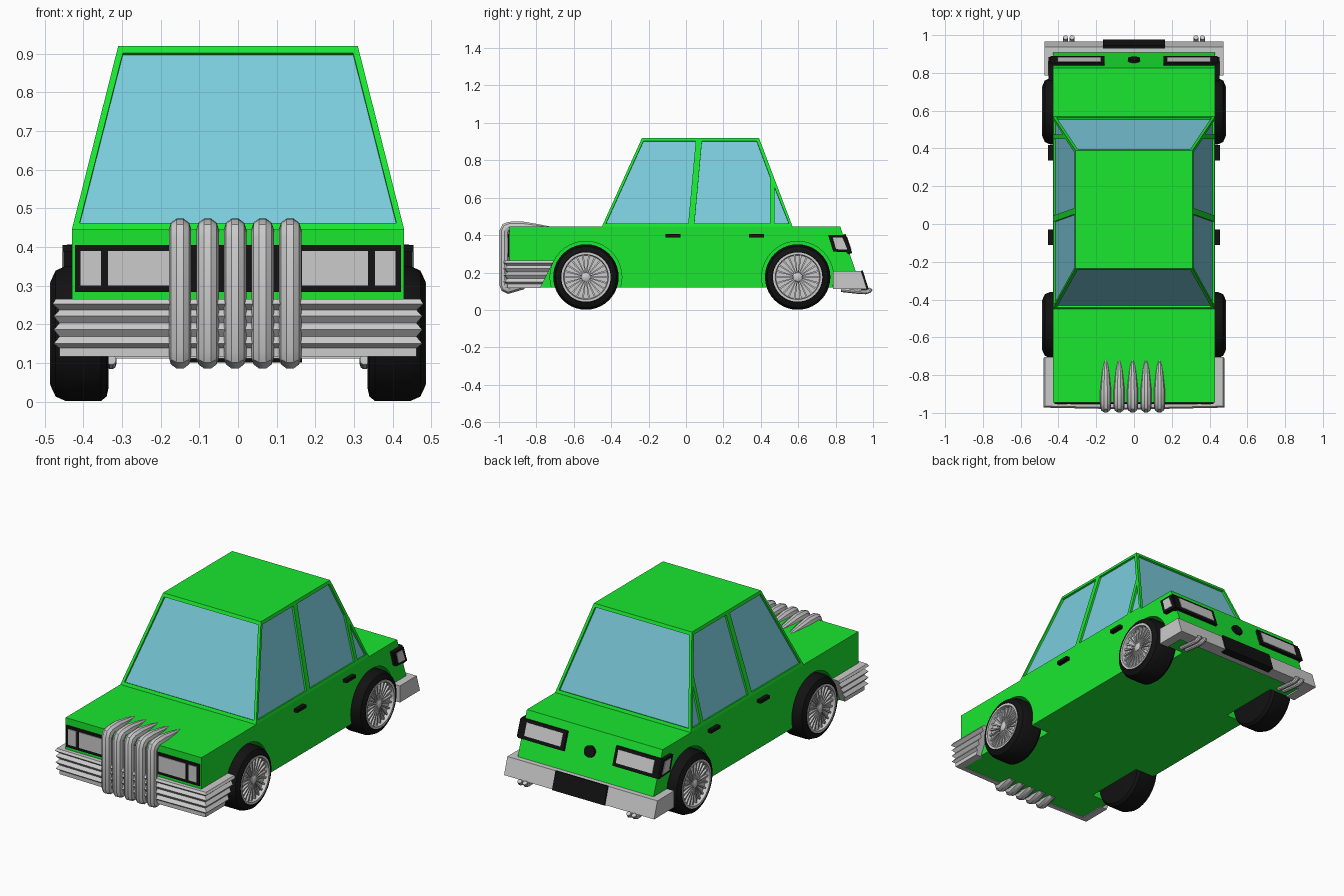
import bpy, bmesh
from math import pi, sin, cos
from mathutils import Vector

if "Cube" in bpy.data.objects:
    bpy.data.objects.remove(bpy.data.objects["Cube"])


def material(name, rgb):
    m = bpy.data.materials.new(name)
    m.diffuse_color = (*rgb, 1)
    m.use_nodes = True
    m.node_tree.nodes["Principled BSDF"].inputs["Base Color"].default_value = m.diffuse_color
    return m


GREEN = material("green_paint", (0.01, 0.80, 0.03))
GLASS = material("blue_glass", (0.20, 0.60, 0.72))
BLACK = material("black_rubber", (0.006, 0.006, 0.006))


def loft(name, rings, mat=None, closed=False):
    """Join rings of equal point count; cap both ends unless closed into a loop."""
    bm = bmesh.new()
    rows = [[bm.verts.new(p) for p in ring] for ring in rings]
    pairs = list(zip(rows, rows[1:])) + ([(rows[-1], rows[0])] if closed else [])
    for a, b in pairs:
        for i in range(len(a)):
            j = (i + 1) % len(a)
            bm.faces.new((a[i], a[j], b[j], b[i]))
    if not closed:
        bm.faces.new(rows[0])
        bm.faces.new(rows[-1])
    bmesh.ops.recalc_face_normals(bm, faces=bm.faces)
    me = bpy.data.meshes.new(name)
    bm.to_mesh(me)
    bm.free()
    ob = bpy.data.objects.new(name, me)
    bpy.context.collection.objects.link(ob)
    if mat:
        me.materials.append(mat)
    return ob


def slab(name, pts, n, lo, hi, mat=None):
    n = Vector(n).normalized()
    return loft(name, [[Vector(p) + n * d for p in pts] for d in (lo, hi)], mat)


def activate(ob):
    bpy.ops.object.select_all(action='DESELECT')
    ob.select_set(True)
    bpy.context.view_layer.objects.active = ob


def smooth(ob):
    activate(ob)
    bpy.ops.object.shade_smooth_by_angle(angle=0.6)


def cut(ob, cutters):
    for c in cutters:
        m = ob.modifiers.new("cut", 'BOOLEAN')
        m.operation, m.solver, m.object = 'DIFFERENCE', 'EXACT', c
        activate(ob)
        bpy.ops.object.modifier_apply(modifier=m.name)
        bpy.data.objects.remove(c)


def lathe(name, profile, y, z, s, mat=None, n=40, closed=False):
    """Turn (radius, x) points about an axle along x."""
    rings = [[(s * x, y + r * cos(2 * pi * i / n), z + r * sin(2 * pi * i / n))
              for i in range(n)] for r, x in profile]
    return loft(name, rings, mat, closed)


def tube(name, pts, radii, mat=None):
    cu = bpy.data.curves.new(name, 'CURVE')
    cu.dimensions = '3D'
    cu.bevel_depth, cu.bevel_resolution, cu.use_fill_caps = 1, 3, True
    sp = cu.splines.new('POLY')
    sp.points.add(len(pts) - 1)
    for p, co, r in zip(sp.points, pts, radii):
        p.co, p.radius = (*co, 1), r
    ob = bpy.data.objects.new(name, cu)
    bpy.context.collection.objects.link(ob)
    activate(ob)
    bpy.ops.object.convert(target='MESH')
    smooth(bpy.context.object)


def rect(x0, x1, z0, z1):
    return [(x0, z0), (x1, z0), (x1, z1), (x0, z1)]


# Lower body with wheel wells
AXLES = {"front": -0.535, "rear": 0.597}
side = [(-0.945, 0.12), (-0.945, 0.445), (0.825, 0.445), (0.91, 0.2), (0.92, 0.12)]
body = slab("lower_body", [(0, y, z) for y, z in side], (1, 0, 0), -0.43, 0.43, GREEN)
cut(body, [lathe("well_cutter", [(0.192, 0.31), (0.192, 0.6)], y, 0.175, s)
           for y in AXLES.values() for s in (-1, 1)])

# Cabin with recessed windows
Z0, Z1 = 0.445, 0.92
cabin = loft("cabin", [[(-w, f, z), (w, f, z), (w, b, z), (-w, b, z)]
                       for w, f, b, z in ((0.43, -0.45, 0.57, Z0), (0.31, -0.235, 0.39, Z1))], GREEN)


def slope(a, b, z):
    return a + (b - a) * (z - Z0) / (Z1 - Z0)


screen = [(-0.41, 0.462), (0.41, 0.462), (0.298, 0.902), (-0.298, 0.902)]
windows = [
    ("windscreen", [(x, slope(-0.45, -0.235, z), z) for x, z in screen], (0, -0.475, 0.215)),
    ("rear_window", [(x, slope(0.57, 0.39, z), z) for x, z in screen], (0, 0.475, 0.18))]
panes = {
    "front_door_window": [(-0.428, 0.462), (0.012, 0.462), (0.052, 0.902), (-0.228, 0.902)],
    "rear_door_window": [(0.045, 0.462), (0.45, 0.462), (0.45, 0.71), (0.378, 0.902), (0.085, 0.902)],
    "quarter_window": [(0.473, 0.462), (0.55, 0.462), (0.473, 0.655)]}
for s in (-1, 1):
    for name, pts in panes.items():
        windows.append((name, [(s * slope(0.43, 0.31, z), y, z) for y, z in pts], (s * 0.475, 0, 0.12)))
cut(cabin, [slab("window_cutter", p, n, -0.012, 0.04) for _, p, n in windows])
for name, p, n in windows:
    slab(name, p, n, -0.016, -0.011, GLASS)

# Headlight band and lamps
slab("headlight_band", [(x, -0.94, z) for x, z in rect(-0.422, 0.422, 0.283, 0.405)],
     (0, -1, 0), 0, 0.013, BLACK)
for s in (-1, 1):
    for name, a, b in (("headlight", 0.165, 0.337), ("side_lamp", 0.355, 0.407)):
        slab(name, [(s * x, -0.945, z) for x, z in rect(a, b, 0.3, 0.39)], (0, -1, 0), 0, 0.011)


# Ribbed front bumper, a U shape lofted upwards
def front_ring(d, z):
    back = -0.78 + (z - 0.115) * 0.5
    w, f = 0.48 - d, -0.972 + d
    return [(-w, back, z), (-w, f, z), (0, f - 0.01, z), (w, f, z), (w, back, z),
            (0.42, back, z), (0.42, -0.93, z), (-0.42, -0.93, z), (-0.42, back, z)]


ribs = [(0.018, 0.116), (0.018, 0.138), (0.003, 0.15), (0.018, 0.168), (0.003, 0.186),
        (0.018, 0.203), (0.003, 0.221), (0.018, 0.237), (0.0, 0.252), (0.008, 0.265)]
loft("front_bumper", [front_ring(d, z) for d, z in ribs])

# Five pipes running over the bonnet and down the nose
path = [(-0.70, 0.435), (-0.78, 0.438), (-0.88, 0.446), (-0.945, 0.444), (-0.962, 0.438), (-0.97, 0.42),
        (-0.97, 0.135), (-0.965, 0.12), (-0.95, 0.113), (-0.87, 0.138)]
for i in range(5):
    x = -0.15 + 0.0712 * i
    tube("nose_pipe", [(x, y, z) for y, z in path], [0.006, 0.02] + [0.029] * 8)


# Rear bumper, number plate and boot lock
def rear_ring(f, z):
    return [(-0.475, 0.785, z), (-0.475, f, z), (0.475, f, z), (0.475, 0.785, z),
            (0.42, 0.785, z), (0.42, 0.89, z), (-0.42, 0.89, z), (-0.42, 0.785, z)]


loft("rear_bumper", [rear_ring(0.967, 0.112), rear_ring(0.937, 0.207)])
slab("rear_plate", [(x, 0.967 - (z - 0.112) * 0.316, z) for x, z in rect(-0.165, 0.165, 0.11, 0.209)],
     (0, 0.95, 0.3), -0.03, 0.009, BLACK)
REAR = (0, 0.245, 0.085)


def rear_y(z):
    return 0.825 + (0.445 - z) * 0.347


lock = [(0.033 * cos(i * pi / 8), 0.335 + 0.03 * sin(i * pi / 8)) for i in range(16)]
slab("boot_lock", [(x, rear_y(z), z) for x, z in lock], REAR, -0.005, 0.014, BLACK)

for s in (-1, 1):
    # Wrap-around tail lights
    for name, r, lo, hi, mat in (("tail_light_frame", rect(0.155, 0.443, 0.3, 0.402), -0.01, 0.014, BLACK),
                                 ("tail_light", rect(0.175, 0.405, 0.318, 0.386), 0.0, 0.017, None)):
        slab(name, [(s * x, rear_y(z), z) for x, z in r], REAR, lo, hi, mat)
    wrap = [(0.76, 0.4), (0.852, 0.4), (0.885, 0.307), (0.787, 0.312)]
    slab("side_tail_frame", [(s * 0.43, y, z) for y, z in wrap], (s, 0, 0), -0.01, 0.022, BLACK)
    lamp = [(0.785, 0.388), (0.836, 0.388), (0.863, 0.322), (0.802, 0.325)]
    slab("side_tail_light", [(s * 0.43, y, z) for y, z in lamp], (s, 0, 0), 0, 0.025)

    # Door handles
    for y in (-0.11, 0.337):
        slab("door_handle", [(s * 0.43, a, z) for a, z in rect(y, y + 0.08, 0.388, 0.405)],
             (s, 0, 0), -0.01, 0.024, BLACK)

    # Twin exhaust tips
    for x in (0.328, 0.362):
        tube("exhaust_tip", [(s * x, y, z) for y, z in
                             ((0.83, 0.108), (0.92, 0.098), (0.96, 0.096), (0.98, 0.102), (0.988, 0.115))],
             [0.013] * 5)

    # Wheels: tyre, dished disc, outer ring, hub and spokes
    for end, y in AXLES.items():
        tyre = [(0.14, 0.335), (0.163, 0.34), (0.175, 0.355), (0.175, 0.445), (0.163, 0.472),
                (0.135, 0.485), (0.125, 0.482), (0.125, 0.455)]
        smooth(lathe(end + "_tyre", tyre, y, 0.176, s, BLACK))
        lathe(end + "_wheel_disc", [(0.126, 0.45), (0.126, 0.462)], y, 0.176, s)
        lathe(end + "_rim", [(0.132, 0.46), (0.132, 0.487), (0.12, 0.487), (0.116, 0.46)],
              y, 0.176, s, closed=True)
        smooth(lathe(end + "_hub", [(0.026, 0.46), (0.024, 0.478), (0.014, 0.484)], y, 0.176, s, n=16))
        for k in range(22):
            a = 2 * pi * k / 22
            d, t = Vector((0, cos(a), sin(a))), Vector((0, -sin(a), cos(a)))
            c = Vector((s * 0.46, y, 0.176))
            slab(end + "_spoke", [c + d * 0.02 - t * 0.0025, c + d * 0.12 - t * 0.005,
                                  c + d * 0.12 + t * 0.005, c + d * 0.02 + t * 0.0025],
                 (s, 0, 0), 0, 0.014)
